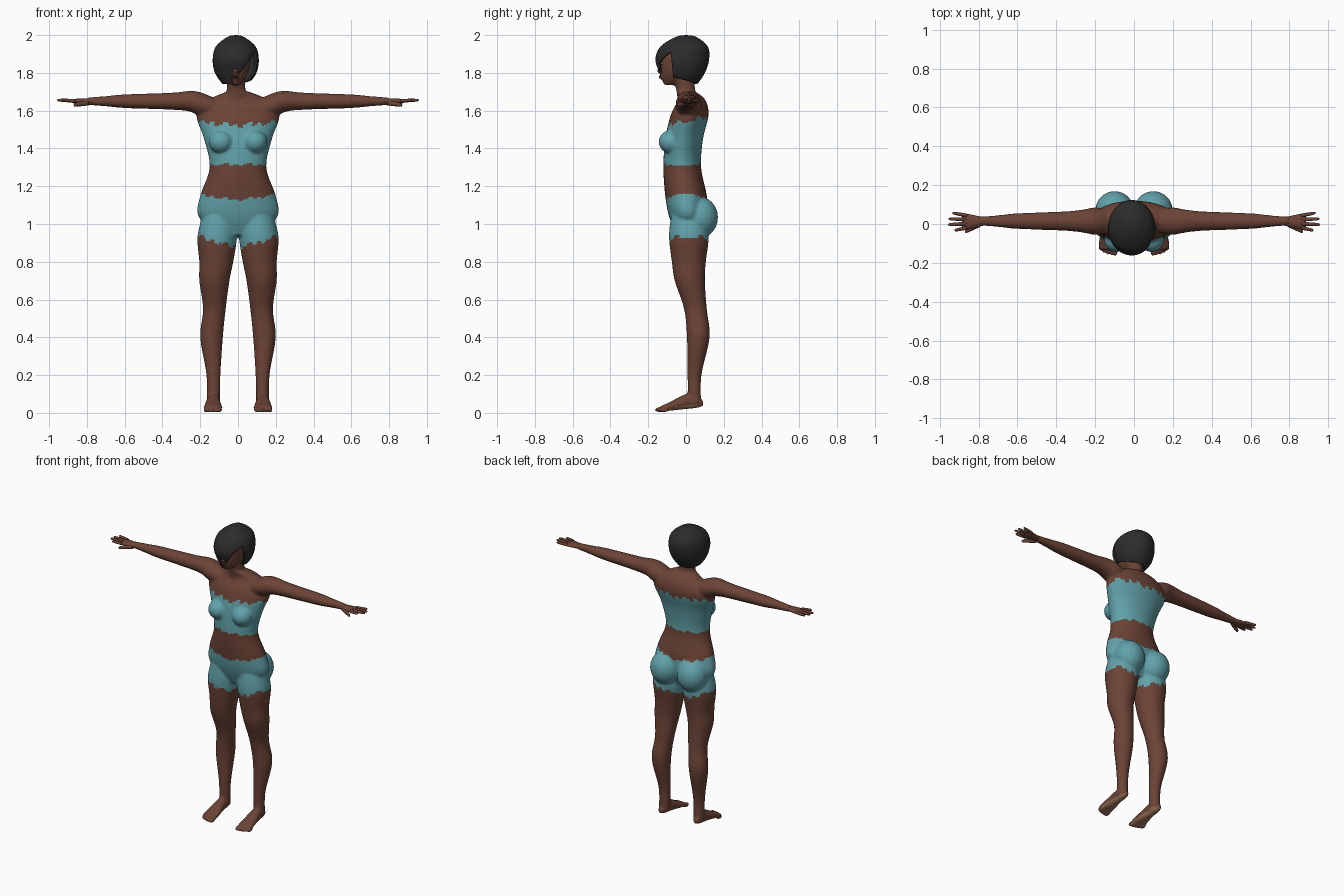
import bpy, bmesh, math
from mathutils import Vector, Matrix

if "Cube" in bpy.data.objects:
    bpy.data.objects.remove(bpy.data.objects["Cube"], do_unlink=True)


def material(name, red, green, blue):
    mat = bpy.data.materials.new(name)
    mat.use_nodes = True
    colour = (red, green, blue, 1)
    mat.diffuse_color = colour
    mat.node_tree.nodes["Principled BSDF"].inputs["Base Color"].default_value = colour
    return mat


skin = material("brown skin", .15, .057, .037)
cloth = material("teal cloth", .12, .36, .4)
black = material("black hair", .025, .025, .025)
sole = material("tan sole", .33, .17, .1)
lip = material("dark lip", .1, .03, .02)
white = material("eye white", .5, .45, .4)

LEFT = Matrix.Identity(4)
RIGHT = Matrix.Diagonal((-1, 1, 1, 1))
SIDES = {"left": LEFT, "right": RIGHT}


def blend(before, start, end, after, t):
    """Smooth interpolation between neighbouring cross-sections."""
    result = []
    for a, b, c, d in zip(before, start, end, after):
        slope_in, slope_out = (c - a) / 2, (d - b) / 2
        ease = t * t * (3 - 2 * t)
        result.append(b + (c - b) * ease + slope_in * t * (1 - t) ** 2 - slope_out * t * t * (1 - t))
    return result


def loft(bm, rings, axis="z", side=LEFT, sides=32, steps=5):
    """Loft ellipses given as (position, centre a, centre b, radius a, radius b); return the first cap."""
    padded = [rings[0], *rings, rings[-1]]
    dense = []
    for near in zip(padded, padded[1:], padded[2:], padded[3:]):
        dense += [blend(*near, step / steps) for step in range(steps)]
    dense.append(rings[-1])
    loops = []
    for pos, a, b, radius_a, radius_b in dense:
        loop = []
        for k in range(sides):
            angle = math.tau * k / sides
            u = a + radius_a * math.cos(angle)
            v = b + radius_b * math.sin(angle)
            point = {"x": (pos, u, v), "y": (u, pos, v), "z": (u, v, pos)}[axis]
            loop.append(bm.verts.new(side @ Vector(point)))
        loops.append(loop)
    for low, high in zip(loops, loops[1:]):
        for k in range(sides):
            bm.faces.new((low[k - 1], low[k], high[k], high[k - 1]))
    bm.faces.new(loops[-1])
    return bm.faces.new(loops[0])


def column(bm, centre_x, sections, **options):
    """Upright loft from (height, depth, half width, half depth) sections."""
    return loft(bm, [(z, centre_x, y, rx, ry) for z, y, rx, ry in sections], **options)


def ball(bm, centre, radii, side=LEFT):
    shape = side @ Matrix.Translation(centre) @ Matrix.Diagonal((*radii, 1))
    bmesh.ops.create_uvsphere(bm, u_segments=20, v_segments=12, radius=1, matrix=shape)


def finger(bm, start, end, thick, side):
    """Tapered digit with a rounded tip."""
    start, end = Vector(start), Vector(end)
    rings = [(*start.lerp(end, along), thick * size, thick * size)
             for along, size in ((0, 1), (.5, .9), (.9, .7), (1, .2))]
    loft(bm, rings, axis="x", side=side, sides=12, steps=3)


def finish(bm, name, mat):
    bmesh.ops.recalc_face_normals(bm, faces=bm.faces)
    mesh = bpy.data.meshes.new(name)
    bm.to_mesh(mesh)
    bm.free()
    mesh.materials.append(mat)
    mesh.shade_smooth()
    obj = bpy.data.objects.new(name, mesh)
    bpy.context.collection.objects.link(obj)
    return obj


# Torso and neck
bm = bmesh.new()
column(bm, 0, [(.94, .01, .1, .06), (1.04, .01, .21, .1), (1.15, 0, .2, .11), (1.3, -.02, .15, .1),
               (1.45, -.01, .18, .1), (1.58, .02, .22, .1), (1.66, .03, .15, .07), (1.7, 0, .06, .05)])
column(bm, -.01, [(1.6, .02, .08, .06), (1.7, 0, .05, .05), (1.84, -.02, .05, .06)])

# Head with nose and chin
column(bm, -.013, [(1.735, -.09, .02, .025), (1.79, -.055, .06, .08), (1.87, -.03, .08, .11),
                   (1.93, -.02, .07, .1), (1.97, -.02, .04, .05)])
ball(bm, (-.013, -.14, 1.81), (.015, .016, .012))
ball(bm, (-.013, -.133, 1.83), (.01, .014, .035))
ball(bm, (-.013, -.12, 1.78), (.025, .02, .02))

for side in SIDES.values():
    # Chest and seat
    ball(bm, (.09, -.08, 1.435), (.065, .065, .062), side)
    ball(bm, (.1, .07, 1.035), (.1, .1, .11), side)
    # Leg
    leg = [(1.04, .1, .01, .09), (.93, .11, .015, .105), (.8, .115, .015, .09), (.7, .125, .02, .08),
           (.55, .125, .05, .06), (.4, .14, .065, .06), (.2, .13, .045, .037), (.05, .13, .045, .035)]
    loft(bm, [(z, x, y, r, r) for z, x, y, r in leg], side=side)
    # Foot and toes
    foot = [(.09, .05, .015, .015), (.05, .06, .03, .035), (0, .06, .035, .04),
            (-.1, .03, .05, .02), (-.13, .025, .045, .015)]
    loft(bm, [(y, .132, z, wide, tall) for y, z, wide, tall in foot], axis="y", side=side)
    for i in range(5):
        size = .016 - .002 * min(i + 1, 3)
        ball(bm, (.097 + .019 * i, -.14 + .0015 * i * i, .003 + size), (size, .026, size), side)
    # Arm
    arm = [(.12, .06), (.2, .07), (.26, .06), (.35, .05), (.6, .04), (.7, .03), (.8, .022)]
    loft(bm, [(x, .015, 1.65 - .3 * max(.25 - x, 0), r, r * .9) for x, r in arm], axis="x", side=side)

# Fuse the overlapping parts into one smooth body
body = finish(bm, "body", skin)
remesh = body.modifiers.new("fuse", "REMESH")
remesh.mode, remesh.voxel_size = "VOXEL", .0075
relax = body.modifiers.new("relax", "SMOOTH")
relax.iterations = 5
fused = bpy.data.meshes.new_from_object(body.evaluated_get(bpy.context.evaluated_depsgraph_get()))
body.modifiers.clear()
body.data = fused
fused.materials.clear()
for mat in (skin, cloth, sole):
    fused.materials.append(mat)
fused.shade_smooth()

# Ragged-edged top and shorts, pale soles
for face in fused.polygons:
    x, y, z = face.center
    wide = abs(x)
    jag = (math.floor(x / .025) * 7 % 5 - 2) * .006
    top = 1.315 + jag / 2 < z < 1.52 + wide / 10 + .3 * max(y, 0) + jag and wide < .26
    shorts = .88 + .3 * max(wide - .03, 0) + jag < z < 1.125 + .15 * wide + jag / 2
    pale = z < .06 and face.normal.z < -.45
    face.material_index = 1 if top or shorts else 2 if pale else 0

# Hands
for name, side in SIDES.items():
    bm = bmesh.new()
    palm = [(.77, .02, .016), (.84, .036, .014), (.87, .037, .011), (.885, .03, .005)]
    loft(bm, [(x, .013, 1.65, wide, thick) for x, wide, thick in palm], axis="x", side=side)
    for i, tip in enumerate((.935, .955, .958, .925)):
        spread = i - 1.5
        finger(bm, (.86, .012 - .021 * spread, 1.652), (tip, .012 - .03 * spread, 1.656), .01, side)
    finger(bm, (.79, 0, 1.642), (.87, -.04, 1.63), .014, side)
    finish(bm, name + "_hand", skin)

# Eyes, brows and lips
for name, x in (("left", .018), ("right", -.044)):
    for part, mat, y, z, radii in (("eye", white, -.124, 1.848, (.013, .01, .005)),
                                   ("iris", black, -.131, 1.848, (.005, .004, .005)),
                                   ("brow", black, -.128, 1.867, (.018, .008, .003))):
        bm = bmesh.new()
        ball(bm, (x, y, z), radii)
        finish(bm, name + "_" + part, mat)
bm = bmesh.new()
for z in (1.775, 1.783):
    ball(bm, (-.013, -.135, z), (.018, .008, .005))
finish(bm, "lips", lip)

# Bobbed hair, opened by a slanting fringe and trimmed at the nape
bm = bmesh.new()
base = column(bm, -.012, [(1.74, -.03, .07, .09), (1.8, -.02, .11, .12), (1.87, -.02, .122, .142),
                          (1.94, -.01, .105, .125), (1.99, 0, .045, .055), (2, 0, .005, .005)], sides=48)
bm.faces.remove(base)
fringe, slant = Vector((-.035, 0, 1.735)), Vector((-1.4, 0, 1))
temple, back = Vector((0, -.07, 1.8)), Vector((0, 1, .1))
nape, under = Vector((0, .06, 1.745)), Vector((0, .25, 1))
for point, normal in ((fringe, slant), (temple, back), (nape, under)):
    bmesh.ops.bisect_plane(bm, geom=bm.verts[:] + bm.edges[:] + bm.faces[:], plane_co=point, plane_no=normal)
opening = []
for face in bm.faces:
    middle = face.calc_center_median()
    over_face = (middle - fringe).dot(slant) < 0 and (middle - temple).dot(back) < 0
    below_edge = (middle - nape).dot(under) < 0 and middle.x > -.03
    if over_face or below_edge:
        opening.append(face)
bmesh.ops.delete(bm, geom=opening, context="FACES")
hair = finish(bm, "hair", black)
shell = hair.modifiers.new("thickness", "SOLIDIFY")
shell.thickness = .012
